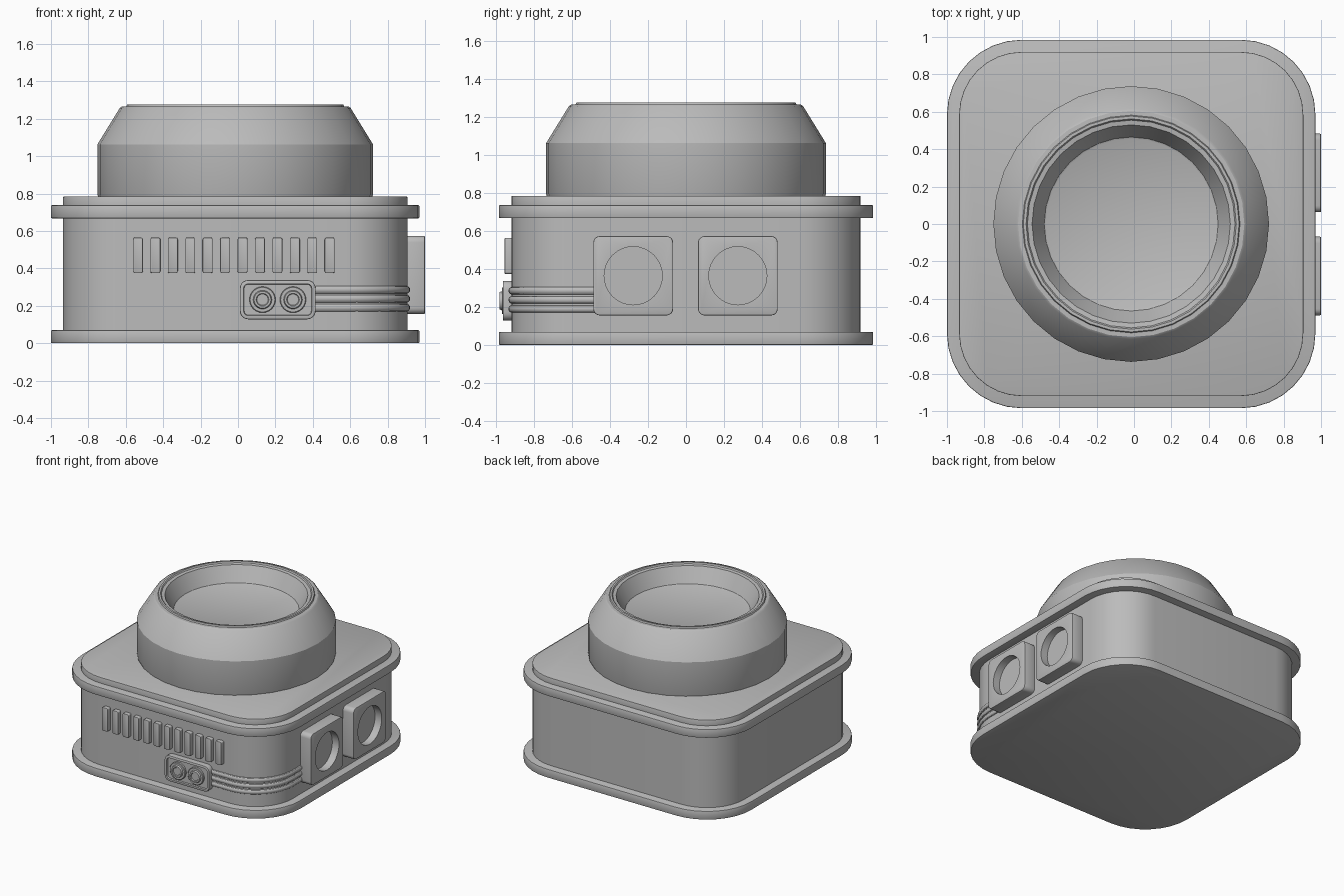
import bpy, bmesh, math
from mathutils import Matrix, Vector

if "Cube" in bpy.data.objects:
    bpy.data.objects.remove(bpy.data.objects["Cube"])

CX = -0.015  # the housing sits slightly left because the sockets stick out on the right
FRONT = (math.pi / 2, 0, 0)            # local z points to -y
RIGHT = (math.pi / 2, 0, math.pi / 2)  # local z points to +x

grey = bpy.data.materials.new("plain grey")
grey.diffuse_color = (0.5, 0.5, 0.5, 1)
grey.use_nodes = True
grey.node_tree.nodes["Principled BSDF"].inputs["Base Color"].default_value = grey.diffuse_color


def finish(name, bm, loc, rot):
    bmesh.ops.recalc_face_normals(bm, faces=bm.faces[:])
    mesh = bpy.data.meshes.new(name)
    bm.to_mesh(mesh)
    bm.free()
    ob = bpy.data.objects.new(name, mesh)
    bpy.context.collection.objects.link(ob)
    ob.location, ob.rotation_euler = loc, rot
    mesh.materials.append(grey)
    bpy.ops.object.select_all(action='DESELECT')
    ob.select_set(True)
    bpy.context.view_layer.objects.active = ob
    bpy.ops.object.shade_smooth_by_angle(angle=math.radians(30))
    return ob


def prism(name, w, h, r, depth, loc, rot=(0, 0, 0), bevel=0.0, seg=8, dish=None):
    """Rounded rectangle extruded along local z, with optional dished front face."""
    bm = bmesh.new()
    pts = []
    for k, (sx, sy) in enumerate(((1, 1), (-1, 1), (-1, -1), (1, -1))):
        for i in range(seg + 1):
            a = math.pi / 2 * (k + i / seg)
            pts.append((sx * (w / 2 - r) + r * math.cos(a), sy * (h / 2 - r) + r * math.sin(a)))
    low = [bm.verts.new((x, y, 0)) for x, y in pts]
    high = [bm.verts.new((x, y, depth)) for x, y in pts]
    n = len(pts)
    bm.faces.new(low)
    top = bm.faces.new(high)
    for i in range(n):
        bm.faces.new((low[i], low[(i + 1) % n], high[(i + 1) % n], high[i]))
    bmesh.ops.recalc_face_normals(bm, faces=bm.faces[:])
    if bevel:
        edges = [e for e in bm.edges if abs(e.verts[0].co.z - e.verts[1].co.z) < 1e-6]
        bmesh.ops.bevel(bm, geom=edges, offset=bevel, segments=2, profile=0.5, affect='EDGES')
    if dish:
        top = max(bm.faces, key=lambda f: f.calc_center_median().z + f.calc_area())
        bmesh.ops.inset_region(bm, faces=[top], thickness=dish[0])
        bmesh.ops.inset_region(bm, faces=[top], thickness=0.003, depth=-dish[1])
    return finish(name, bm, loc, rot)


def lathe(name, profile, loc, rot=(0, 0, 0), sides=32):
    """Profile of (radius, height) turned around local z, both ends capped."""
    bm = bmesh.new()
    rings = [[bm.verts.new((r * math.cos(2 * math.pi * i / sides),
                            r * math.sin(2 * math.pi * i / sides), z)) for i in range(sides)]
             for r, z in profile]
    for a, b in zip(rings, rings[1:]):
        for i in range(sides):
            j = (i + 1) % sides
            bm.faces.new((a[i], a[j], b[j], b[i]))
    bm.faces.new(rings[0])
    bm.faces.new(rings[-1])
    return finish(name, bm, loc, rot)


# Main box: base, walls, rim and lid
prism("base_plate", 1.97, 1.97, 0.40, 0.07, (CX, 0, 0), bevel=0.006)
prism("housing_walls", 1.84, 1.84, 0.335, 0.64, (CX, 0, 0.05))
prism("top_rim", 1.97, 1.97, 0.40, 0.07, (CX, 0, 0.668), bevel=0.006)
prism("lid_plate", 1.84, 1.84, 0.335, 0.085, (CX, 0, 0.70), bevel=0.004)

# Round turret with a dished top
lathe("turret", [(0.73, 0.775), (0.737, 0.795), (0.737, 1.063), (0.617, 1.258), (0.605, 1.266),
                 (0.582, 1.267), (0.577, 1.277), (0.562, 1.277), (0.555, 1.268), (0.530, 1.264),
                 (0.465, 1.145), (0.455, 1.14)], (CX, 0, 0), sides=32)

# Row of vent bars on the front
for i in range(12):
    prism(f"vent_bar_{i + 1}", 0.053, 0.19, 0.01, 0.06, (-0.535 + i * 0.0932, -0.895, 0.47),
          FRONT, bevel=0.004, seg=3)

# Front connector plate with two plugs
prism("connector_plate", 0.405, 0.21, 0.045, 0.07, (0.2125, -0.895, 0.233), FRONT,
      bevel=0.006, seg=5, dish=(0.014, 0.012))
for i, x in enumerate((0.131, 0.294)):
    lathe(f"plug_{i + 1}", [(0.07, 0), (0.07, 0.022), (0.066, 0.025), (0.05, 0.025), (0.045, 0.038),
                            (0.034, 0.038), (0.03, 0.032)], (x, -0.945, 0.233), FRONT, sides=24)

# Three cables running round the front right corner
for n, z in enumerate((0.19, 0.238, 0.286)):
    cx, cy, r = CX + 0.92 - 0.335, -0.92 + 0.335, 0.335
    path = [(0.39, -0.92)]
    path += [(cx + r * math.sin(a), cy - r * math.cos(a))
             for a in (math.pi / 2 * i / 12 for i in range(13))]
    path.append((CX + 0.92, -0.47))
    bm = bmesh.new()
    rings = []
    for i, p in enumerate(path):
        a, b = Vector(path[max(i - 1, 0)]), Vector(path[min(i + 1, len(path) - 1)])
        t = (b - a).normalized()
        side = Vector((t.y, -t.x, 0))
        rings.append([bm.verts.new(Vector((p[0], p[1], z)) + side * (0.015 * math.cos(k * math.pi / 6))
                                   + Vector((0, 0, 0.019 * math.sin(k * math.pi / 6))))
                      for k in range(12)])
    for a, b in zip(rings, rings[1:]):
        for k in range(12):
            bm.faces.new((a[k], a[(k + 1) % 12], b[(k + 1) % 12], b[k]))
    bm.faces.new(rings[0])
    bm.faces.new(rings[-1])
    finish(f"cable_{n + 1}", bm, (0, 0, 0), (0, 0, 0))

# Two socket blocks on the right with round recesses
for i, y in enumerate((-0.278, 0.273)):
    block = prism(f"socket_block_{i + 1}", 0.42, 0.418, 0.035, 0.12, (0.88, y, 0.365), RIGHT,
                  bevel=0.006, seg=5)
    cutter = lathe("socket_cutter", [(0.153, 0), (0.153, 0.2)], (0.94, y, 0.365), RIGHT, sides=32)
    cutter.hide_render = True
    mod = block.modifiers.new("recess", 'BOOLEAN')
    mod.operation, mod.object, mod.solver = 'DIFFERENCE', cutter, 'EXACT'
    bpy.context.view_layer.objects.active = block
    bpy.ops.object.modifier_move_to_index(modifier=mod.name, index=0)
    bpy.ops.object.modifier_apply(modifier=mod.name)
    bpy.data.objects.remove(cutter)
    bpy.ops.object.select_all(action='DESELECT')
    block.select_set(True)
    bpy.ops.object.shade_smooth_by_angle(angle=math.radians(30))
